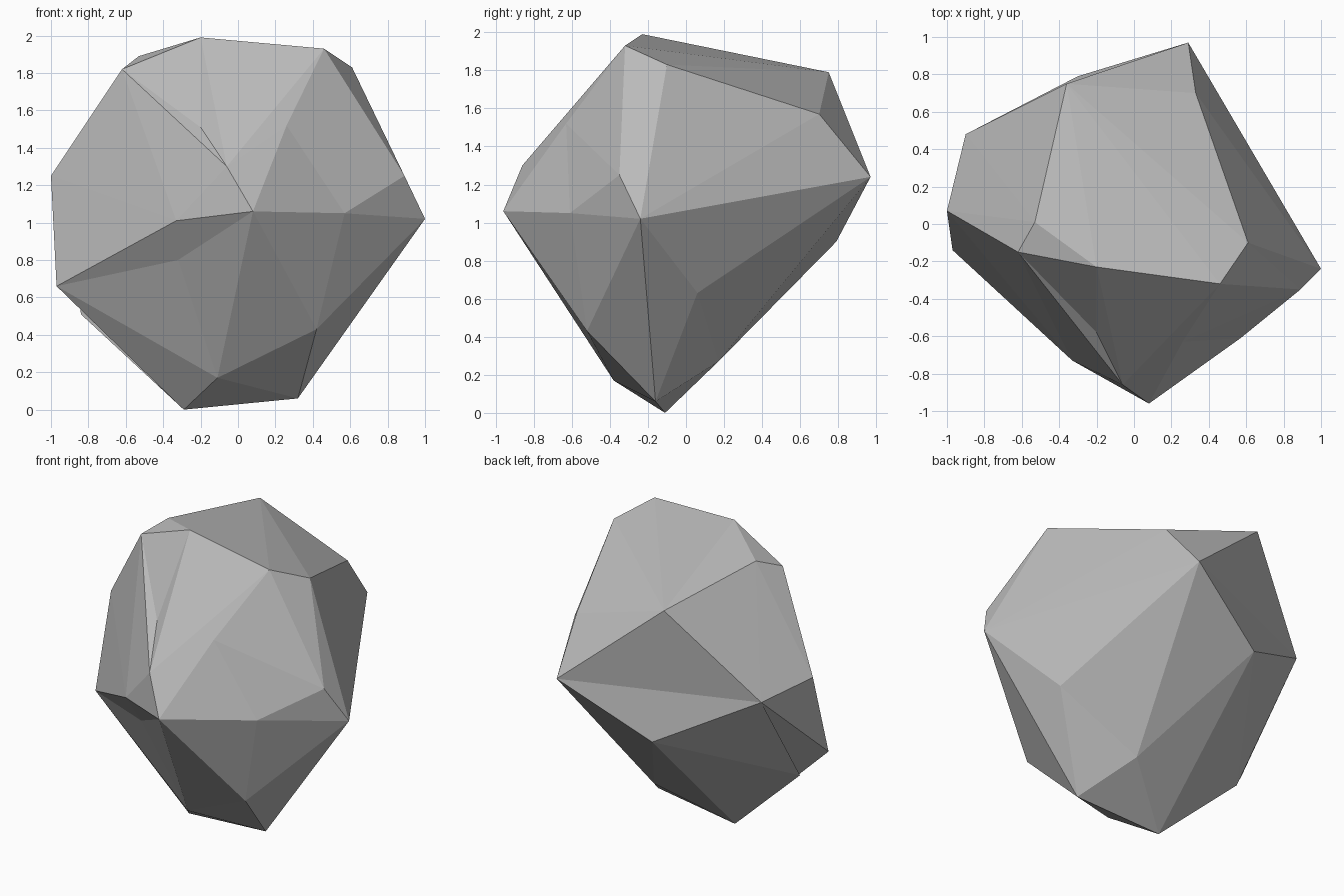
import bpy, bmesh
from mathutils import Vector

if "Cube" in bpy.data.objects:
    bpy.data.objects.remove(bpy.data.objects["Cube"])

# Corner points of the faceted boulder
P = {
    # crown
    "A": (-.20, -.23, 1.99), "B": (.46, -.32, 1.93), "C": (.61, -.10, 1.83),
    "I": (-.62, -.15, 1.82), "J": (-.53, .01, 1.89), "W": (-.36, .75, 1.79),
    "V": (.33, .70, 1.57), "G": (.26, -.63, 1.52), "H": (-.20, -.58, 1.51),
    # waist
    "D": (.89, -.35, 1.25), "E": (1.0, -.24, 1.02), "F": (.57, -.61, 1.05),
    "N": (.08, -.96, 1.06), "O": (-.06, -.86, 1.30), "M": (-.33, -.73, 1.01),
    "K": (-1.0, .07, 1.25), "Z": (-.90, .48, 1.21), "X": (.29, .97, 1.24),
    "Y": (-.30, .79, .90),
    # base
    "L": (-.97, -.14, .66), "T": (-.32, -.58, .80), "U": (-.84, -.02, .51),
    "b": (.64, .06, .63), "P": (.42, -.52, .43), "a": (.12, .17, .27),
    "S": (-.11, -.38, .17), "Q": (.32, -.16, .06), "R": (-.29, -.11, 0),
}
# Ridges and creases that must run between given corners
RIDGES = ("AV AW XZ YR ZR Ya Xa EQ EP KH LH LM MN NS TS TN GO GN GD CE WJ "
          "HO ON Xb IH NP").split()

centre = Vector((0, 0, 1))
names = list(P)


def wrap(swell):
    """Hull of the corners, swollen towards a sphere so that dents survive."""
    bm = bmesh.new()
    for n in names:
        d = Vector(P[n]) - centre
        bm.verts.new(centre + d.normalized() * d.length ** (1 - swell))
    bmesh.ops.convex_hull(bm, input=bm.verts[:], use_existing_faces=False)
    return bm


# Use the least swelling that keeps every corner on the surface
for step in range(0, 21):
    bm = wrap(step / 20)
    if len(bm.verts) == len(names) and all(v.link_faces for v in bm.verts):
        break
    if step < 20:
        bm.free()

# Match each vertex to its corner by direction, then put it back in place
corner = {}
for v in bm.verts:
    d = (v.co - centre).normalized()
    n = max(names, key=lambda k: d.dot((Vector(P[k]) - centre).normalized()))
    corner[n] = v
for n, v in corner.items():
    v.co = P[n]

# Turn face diagonals to follow the ridges
bmesh.ops.triangulate(bm, faces=bm.faces[:])
wanted = [frozenset(corner[c] for c in r) for r in RIDGES]
for _ in range(3):
    for pair in wanted:
        if bm.edges.get(tuple(pair)):
            continue
        for e in bm.edges:
            if len(e.link_faces) != 2 or frozenset(e.verts) in wanted:
                continue
            far = {v for f in e.link_faces for v in f.verts} - set(e.verts)
            if far == set(pair):
                bmesh.ops.rotate_edges(bm, edges=[e], use_ccw=False)
                break
bmesh.ops.recalc_face_normals(bm, faces=bm.faces[:])

# Boulder object with flat facets
mesh = bpy.data.meshes.new("boulder")
bm.to_mesh(mesh)
bm.free()
stone = bpy.data.materials.new("grey stone")
stone.diffuse_color = (0.5, 0.5, 0.5, 1)
stone.use_nodes = True
stone.node_tree.nodes["Principled BSDF"].inputs["Base Color"].default_value = stone.diffuse_color
mesh.materials.append(stone)
bpy.context.collection.objects.link(bpy.data.objects.new("boulder", mesh))
